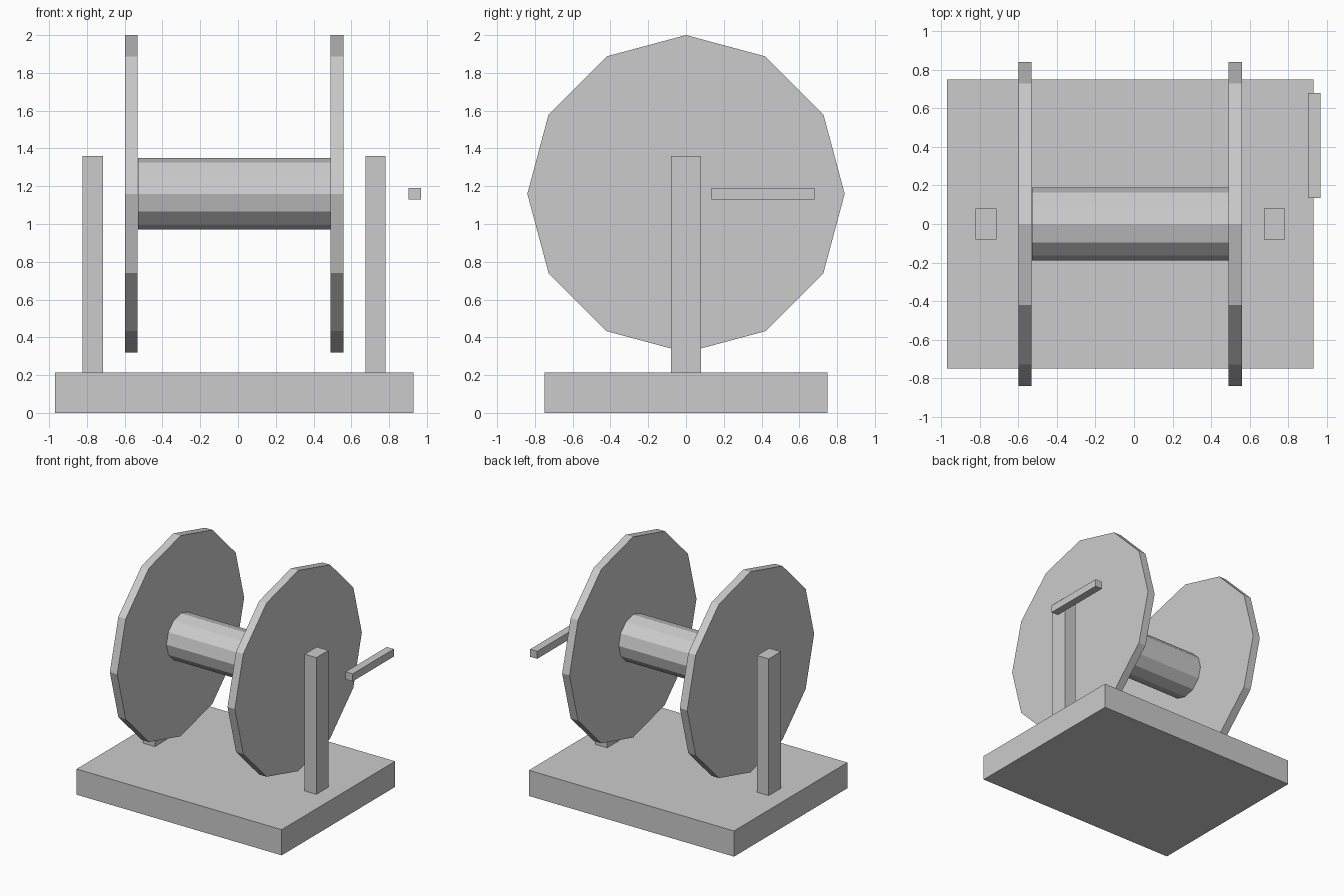
import bpy
import math

cube = bpy.data.objects.get("Cube")
if cube:
    bpy.data.objects.remove(cube, do_unlink=True)

grey = bpy.data.materials.new("light grey")
grey.use_nodes = True
colour = (0.6, 0.6, 0.6, 1)
grey.diffuse_color = colour
grey.node_tree.nodes["Principled BSDF"].inputs["Base Color"].default_value = colour

CENTRE_X = -0.02   # middle of the stand
AXLE_Z = 1.16      # height of the reel axis
BASE_TOP = 0.215


def finish(name):
    obj = bpy.context.object
    obj.name = name
    obj.data.materials.append(grey)
    return obj


def box(name, centre, size):
    bpy.ops.mesh.primitive_cube_add(size=1, location=centre)
    obj = finish(name)
    obj.scale = size
    bpy.ops.object.transform_apply(location=False, rotation=False, scale=True)


def disc(name, x, radius, width):
    # Twelve-sided cylinder lying along x with a corner at the top
    bpy.ops.mesh.primitive_cylinder_add(vertices=12, radius=radius, depth=width,
                                        location=(x, 0, AXLE_Z),
                                        rotation=(0, math.pi / 2, 0))
    finish(name)


# Stand
box("base", (CENTRE_X, 0, BASE_TOP / 2), (1.9, 1.5, BASE_TOP))

# Reel
disc("drum", CENTRE_X, 0.19, 1.02)

# Matching post and flange on each side
for side, sign in (("left", 1), ("right", -1)):
    post_height = 1.36 - BASE_TOP
    box(side + "_post", (CENTRE_X + sign * 0.748, 0, BASE_TOP + post_height / 2),
        (0.108, 0.16, post_height))
    disc(side + "_flange", CENTRE_X + sign * 0.545, 0.84, 0.068)

# Crank handle
box("crank_handle", (0.935, 0.407, AXLE_Z), (0.065, 0.545, 0.063))
